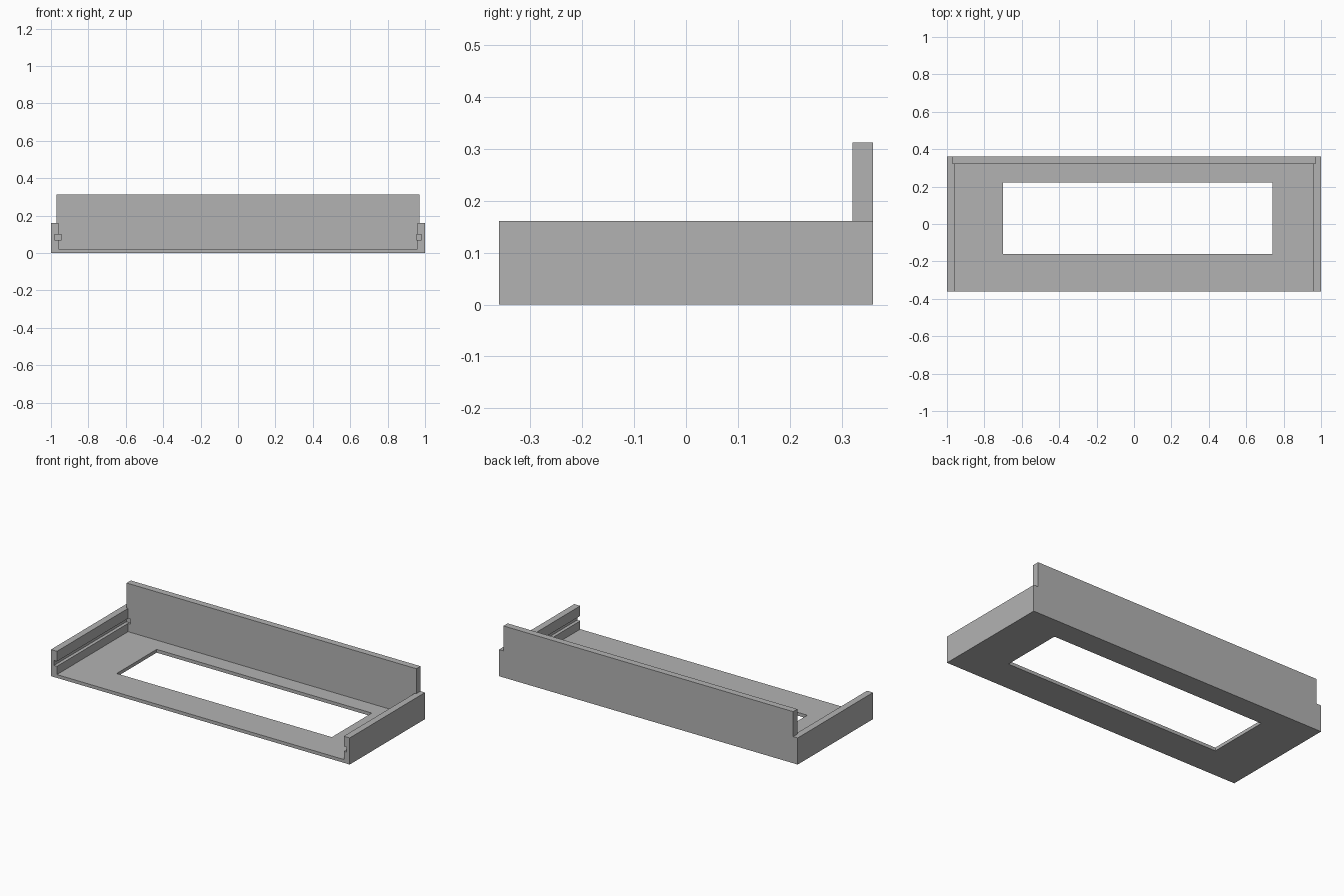
import bpy

cube = bpy.data.objects.get("Cube")
if cube:
    bpy.data.objects.remove(cube, do_unlink=True)

grey = bpy.data.materials.new("plain grey")
grey.use_nodes = True
grey.diffuse_color = (0.45, 0.45, 0.45, 1)
grey.node_tree.nodes["Principled BSDF"].inputs["Base Color"].default_value = grey.diffuse_color

DEPTH = 0.36        # half depth
BACK = 0.32         # inner face of the back panel
WALL_TOP = 0.161
PANEL_TOP = 0.312
FLOOR = 0.02
INNER = 0.96        # inner face of the side walls


def prism(name, profile, y0, y1):
    """Extrude an x-z outline, given counterclockwise seen from the front, along y."""
    n = len(profile)
    verts = [(x, y, z) for y in (y0, y1) for x, z in profile]
    faces = [tuple(range(n)), tuple(reversed(range(n, 2 * n)))]
    faces += [(i, i + n, (i + 1) % n + n, (i + 1) % n) for i in range(n)]
    mesh = bpy.data.meshes.new(name)
    mesh.from_pydata(verts, [], faces)
    mesh.materials.append(grey)
    obj = bpy.data.objects.new(name, mesh)
    bpy.context.collection.objects.link(obj)
    return obj


def box(name, x0, x1, y0, y1, z0, z1):
    return prism(name, [(x0, z0), (x1, z0), (x1, z1), (x0, z1)], y0, y1)


def mirrored(half):
    """Complete a right-hand outline with its mirror image."""
    return half + [(-x, z) for x, z in reversed(half)]


def cut(target, cutter):
    mod = target.modifiers.new(cutter.name, "BOOLEAN")
    mod.operation = "DIFFERENCE"
    mod.solver = "EXACT"
    mod.object = cutter
    bpy.context.view_layer.objects.active = target
    bpy.ops.object.modifier_apply(modifier=mod.name)
    bpy.data.objects.remove(cutter, do_unlink=True)


# Tray body: shouldered outline of the back panel and side walls
tray = prism("tray", mirrored([(1, 0), (1, WALL_TOP), (0.97, WALL_TOP), (0.97, PANEL_TOP)]),
             -DEPTH, DEPTH)

# Open interior in front of the back panel, leaving low side walls and a thin floor
cut(tray, prism("interior", mirrored([(INNER, FLOOR), (INNER, WALL_TOP), (2, WALL_TOP), (2, 1)]),
                -1, BACK))

# Window through the floor
cut(tray, box("floor_window", -0.70, 0.74, -0.16, 0.222, -1, 0.1))

# Slide grooves along the side walls, ending in shallow notches in the back panel
cut(tray, box("right_groove", -0.98, -0.943, -1, BACK + 0.012, 0.07, 0.10))
cut(tray, box("left_groove", 0.955, 0.98, -1, BACK + 0.012, 0.07, 0.10))
